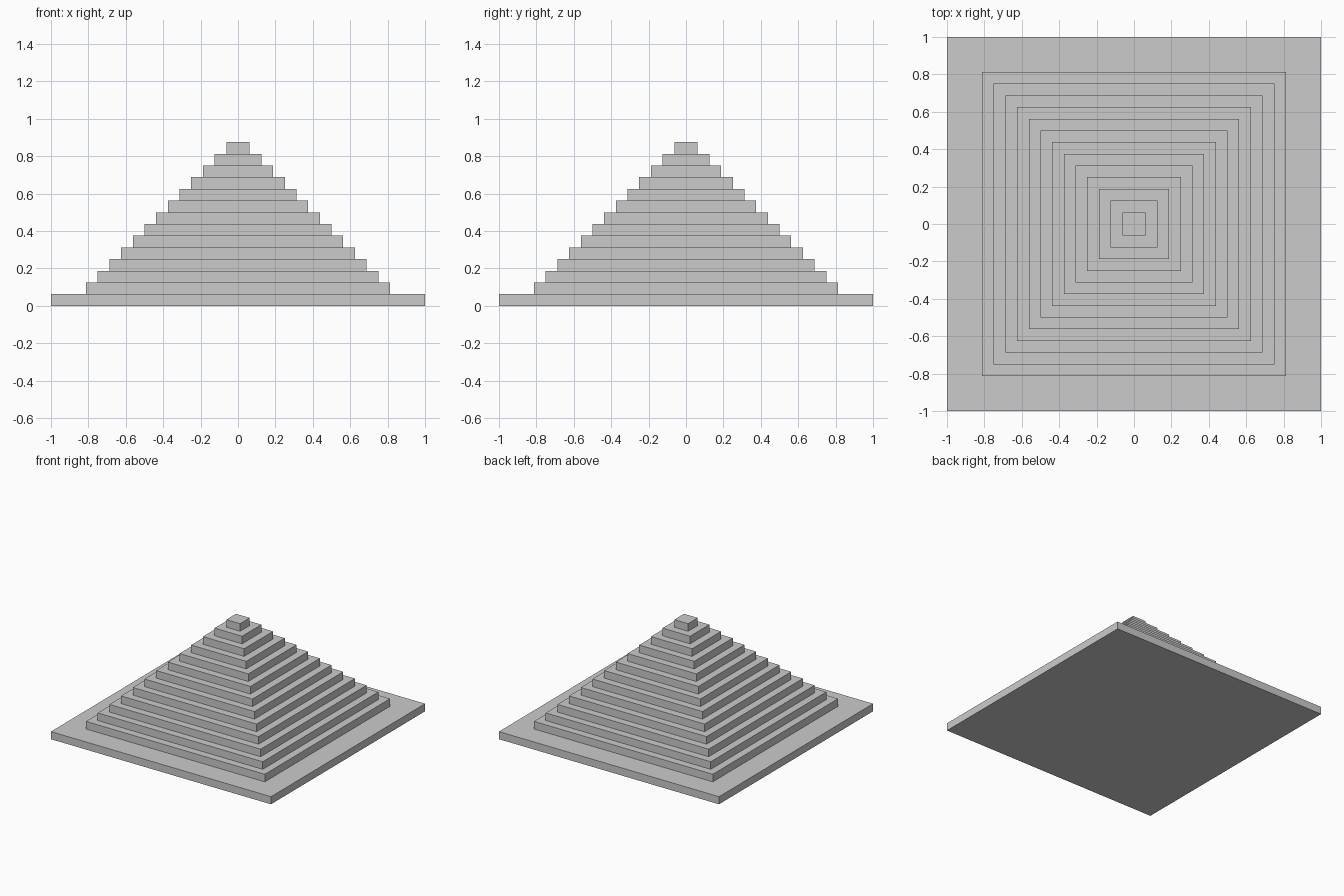
import bpy

if "Cube" in bpy.data.objects:
    bpy.data.objects.remove(bpy.data.objects["Cube"])

UNIT = 1 / 16      # height of every layer and width of every tread
TIERS = 13         # stacked tiers above the base slab


def slab(name, half_width, layer):
    """Square slab one UNIT thick, resting on the given layer."""
    bpy.ops.mesh.primitive_cube_add(size=1, location=(0, 0, (layer + 0.5) * UNIT))
    obj = bpy.context.object
    obj.name = name
    obj.scale = (2 * half_width, 2 * half_width, UNIT)
    bpy.ops.object.transform_apply(location=False, rotation=False, scale=True)
    return obj


# Wide base slab
slab("base", 1.0, 0)

# Pyramid tiers, each one tread narrower than the tier below
for i in range(TIERS):
    slab(f"tier_{i + 1:02d}", (TIERS - i) * UNIT, i + 1)
